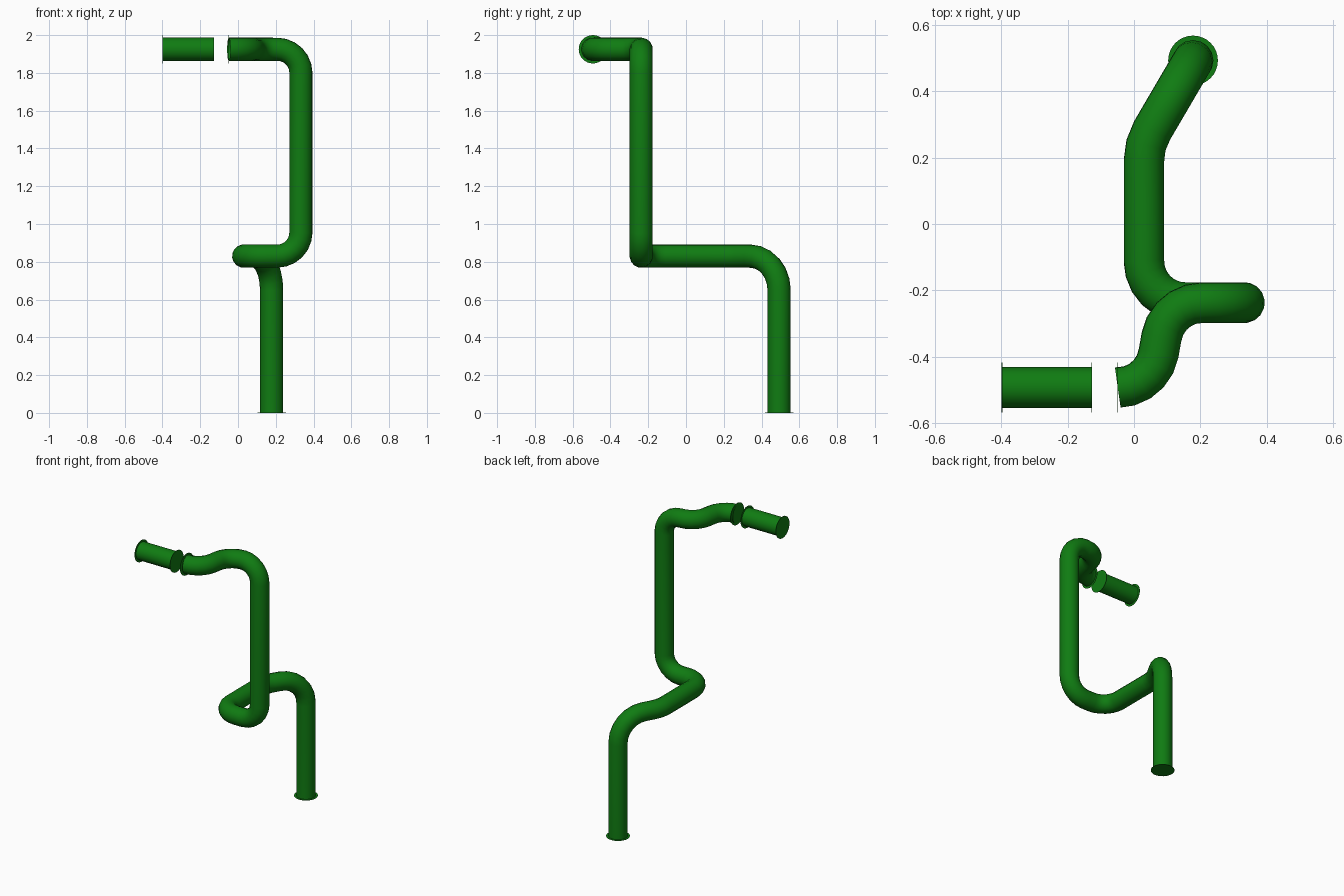
import bpy, math
from mathutils import Vector, Quaternion

cube = bpy.data.objects.get("Cube")
if cube:
    bpy.data.objects.remove(cube, do_unlink=True)

RADIUS, FLANGE = 0.0615, 0.075
BASE_Y, MID_Y = 0.493, -0.237
LOW_Z, HIGH_Z = 0.83, 1.925

green = bpy.data.materials.new("pipe green")
green.use_nodes = True
color = (0.005, 0.2, 0.006, 1)
green.diffuse_color = color
green.node_tree.nodes["Principled BSDF"].inputs["Base Color"].default_value = color


def fillet(prev, corner, nxt, radius):
    """Points of a round bend that replaces a corner."""
    d1, d2 = (corner - prev).normalized(), (nxt - corner).normalized()
    angle = d1.angle(d2)
    start = corner - d1 * radius * math.tan(angle / 2)
    axis = d1.cross(d2).normalized()
    center = start + axis.cross(d1) * radius
    steps = max(2, round(angle / math.radians(15)))
    return [center + Quaternion(axis, angle * i / steps) @ (start - center)
            for i in range(steps + 1)]


def pipe(name, corners, radii=()):
    """Round tube along straight runs joined by bends."""
    pts = [Vector(c) for c in corners]
    path = [pts[0]]
    for i, r in enumerate(radii, 1):
        path += fillet(pts[i - 1], pts[i], pts[i + 1], r)
    path.append(pts[-1])
    # Drop points that coincide where bends meet
    path = [p for i, p in enumerate(path) if i == 0 or (p - path[i - 1]).length > 0.004]
    curve = bpy.data.curves.new(name, 'CURVE')
    curve.dimensions = '3D'
    curve.bevel_depth = RADIUS
    curve.bevel_resolution = 6
    spline = curve.splines.new('POLY')
    spline.points.add(len(path) - 1)
    for sp, p in zip(spline.points, path):
        sp.co = (*p, 1)
    curve.materials.append(green)
    obj = bpy.data.objects.new(name, curve)
    bpy.context.collection.objects.link(obj)
    bpy.ops.object.select_all(action='DESELECT')
    obj.select_set(True)
    bpy.context.view_layer.objects.active = obj
    bpy.ops.object.convert(target='MESH')
    bpy.ops.object.shade_smooth_by_angle(angle=math.radians(40))


def flange(name, location, sideways=True):
    """Thin end plate slightly wider than the pipe."""
    bpy.ops.mesh.primitive_cylinder_add(
        vertices=32, radius=FLANGE, depth=0.002, location=location,
        rotation=(0, math.pi / 2 if sideways else 0, 0))
    obj = bpy.context.object
    obj.name = name
    obj.data.materials.append(green)


# Main run from the floor up to the gap
pipe("main_pipe", [
    (0.178, BASE_Y, 0),
    (0.178, BASE_Y, LOW_Z),
    (0.03, 0.24, LOW_Z),
    (0.03, MID_Y, LOW_Z),
    (0.333, MID_Y, LOW_Z),
    (0.333, MID_Y, HIGH_Z),
    (0.101, MID_Y, HIGH_Z),
    (0.056, -BASE_Y, HIGH_Z),
    (-0.05, -BASE_Y, HIGH_Z),
], [0.18, 0.18, 0.125, 0.125, 0.125, 0.125, 0.125])

# Short separate length beyond the gap
pipe("outlet_pipe", [(-0.128, -BASE_Y, HIGH_Z), (-0.398, -BASE_Y, HIGH_Z)])

# End plates
flange("base_flange", (0.178, BASE_Y, 0.001), sideways=False)
for label, x in (("main_end", -0.049), ("outlet_inner", -0.127), ("outlet_outer", -0.398)):
    flange(label + "_flange", (x, -BASE_Y, HIGH_Z))
